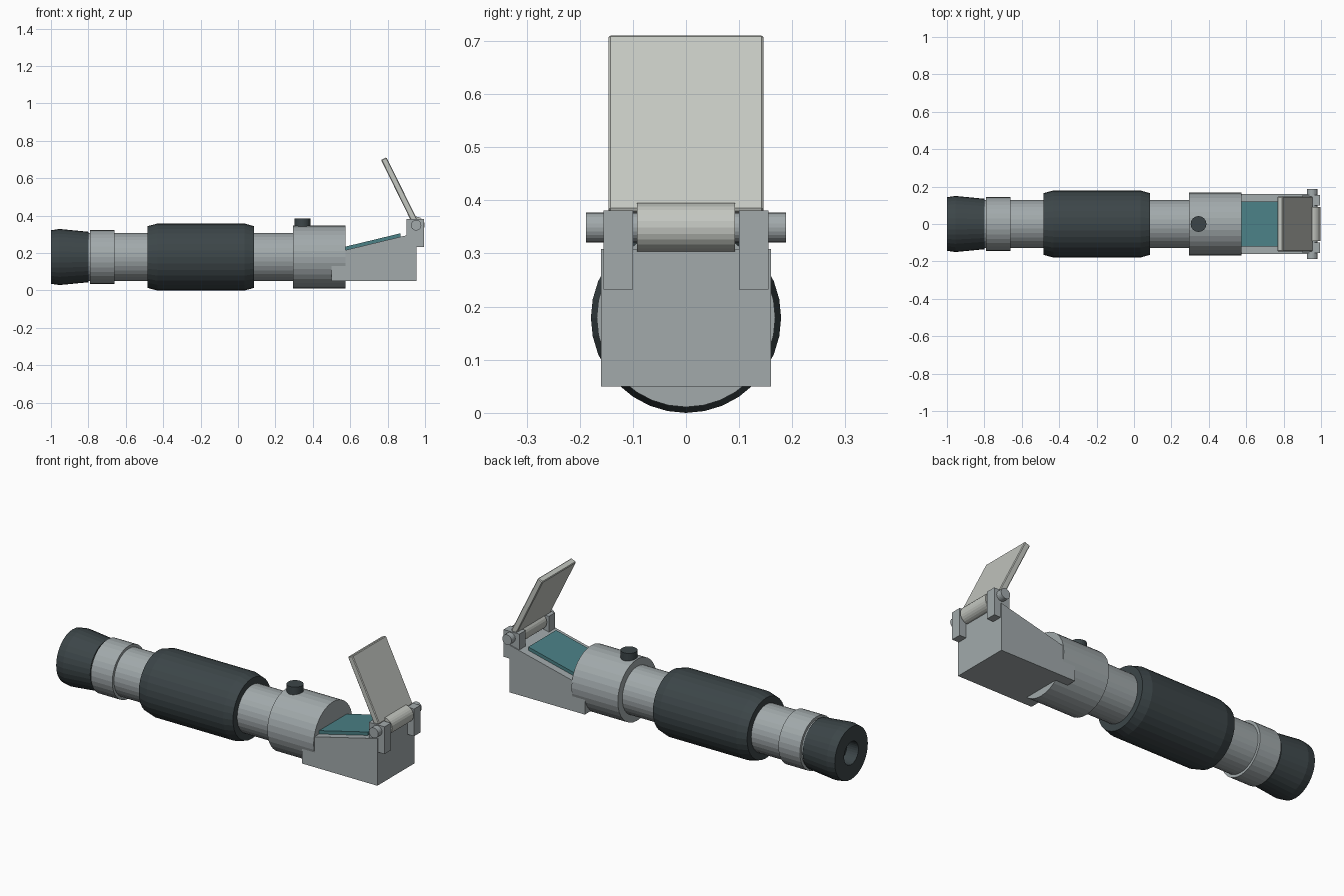
import bpy, bmesh, math
from mathutils import Vector

if "Cube" in bpy.data.objects:
    bpy.data.objects.remove(bpy.data.objects["Cube"])

AXIS_Z = 0.179


def material(name, rgb):
    m = bpy.data.materials.new(name)
    m.diffuse_color = (*rgb, 1)
    m.use_nodes = True
    m.node_tree.nodes["Principled BSDF"].inputs["Base Color"].default_value = m.diffuse_color
    return m


RUBBER = material("dark_rubber", (0.045, 0.06, 0.065))
METAL = material("metal", (0.36, 0.4, 0.41))
GLASS = material("teal_glass", (0.07, 0.22, 0.24))
COVER = material("pale_cover", (0.55, 0.57, 0.53))


def finish(name, bm, mat):
    bmesh.ops.recalc_face_normals(bm, faces=bm.faces)
    me = bpy.data.meshes.new(name)
    bm.to_mesh(me)
    bm.free()
    me.materials.append(mat)
    ob = bpy.data.objects.new(name, me)
    bpy.context.collection.objects.link(ob)
    return ob


def turned(name, profile, mat, origin=(0, 0, AXIS_Z), axis='X', sides=32):
    """Closed solid turned from (distance along axis, radius) points."""
    bm = bmesh.new()
    rings = []
    for d, r in profile:
        ring = []
        for i in range(sides):
            a = 2 * math.pi * i / sides
            c, s = r * math.cos(a), r * math.sin(a)
            p = {'X': (d, c, s), 'Y': (c, d, s), 'Z': (c, s, d)}[axis]
            ring.append(bm.verts.new(Vector(p) + Vector(origin)))
        rings.append(ring)
    for a, b in zip(rings, rings[1:]):
        for i in range(sides):
            j = (i + 1) % sides
            bm.faces.new((a[i], a[j], b[j], b[i]))
    bm.faces.new(rings[0])
    bm.faces.new(rings[-1])
    return finish(name, bm, mat)


def extruded(name, outline, y0, y1, mat):
    """Side outline in x, z pushed from y0 to y1."""
    bm = bmesh.new()
    f = bm.faces.new([bm.verts.new((x, y0, z)) for x, z in outline])
    new = bmesh.ops.extrude_face_region(bm, geom=[f])["geom"]
    bmesh.ops.translate(bm, vec=(0, y1 - y0, 0),
                        verts=[v for v in new if isinstance(v, bmesh.types.BMVert)])
    return finish(name, bm, mat)


# Barrel, eyepiece and grip along the main axis
turned("eyecup", [(-0.93, 0.062), (-1.0, 0.062), (-1.0, 0.143), (-0.955, 0.15),
                  (-0.80, 0.135)], RUBBER)
turned("main_tube", [(-0.82, 0.129), (0.32, 0.129)], METAL)
turned("focus_ring", [(-0.79, 0.144), (-0.66, 0.144)], METAL)
turned("rubber_grip", [(-0.485, 0.165), (-0.43, 0.179), (0.035, 0.179),
                       (0.085, 0.165)], RUBBER)
turned("head_collar", [(0.295, 0.168), (0.575, 0.168)], METAL)

# Adjustment screw on the collar
turned("adjusting_screw", [(0.32, 0.042), (0.384, 0.042)], RUBBER,
       origin=(0.345, 0, 0), axis='Z', sides=24)

# Sloped prism housing with the glass on top
extruded("prism_housing", [(0.5, 0.05), (0.955, 0.05), (0.955, 0.308), (0.5, 0.198)],
         -0.16, 0.16, METAL)
extruded("prism_glass", [(0.56, 0.205), (0.87, 0.28), (0.87, 0.306), (0.56, 0.231)],
         -0.12, 0.12, GLASS)

# Hinge lugs, pin and barrel
for side, label in ((-1, "front"), (1, "back")):
    extruded("hinge_lug_" + label,
             [(0.9, 0.232), (0.995, 0.232), (0.995, 0.381), (0.9, 0.381)],
             side * 0.1, side * 0.155, METAL)
HINGE = (0.952, 0, 0.349)
turned("hinge_pin", [(-0.188, 0.028), (0.188, 0.028)], METAL, HINGE, 'Y', 24)
turned("hinge_barrel", [(-0.092, 0.046), (0.092, 0.046)], COVER, HINGE, 'Y', 24)

# Open cover plate leaning back over the prism
lid = extruded("cover_plate", [(0.927, 0.368), (0.957, 0.382), (0.794, 0.712),
                               (0.765, 0.698)], -0.146, 0.146, COVER)
bev = lid.modifiers.new("soft_edges", 'BEVEL')
bev.width = 0.004
bev.segments = 1
